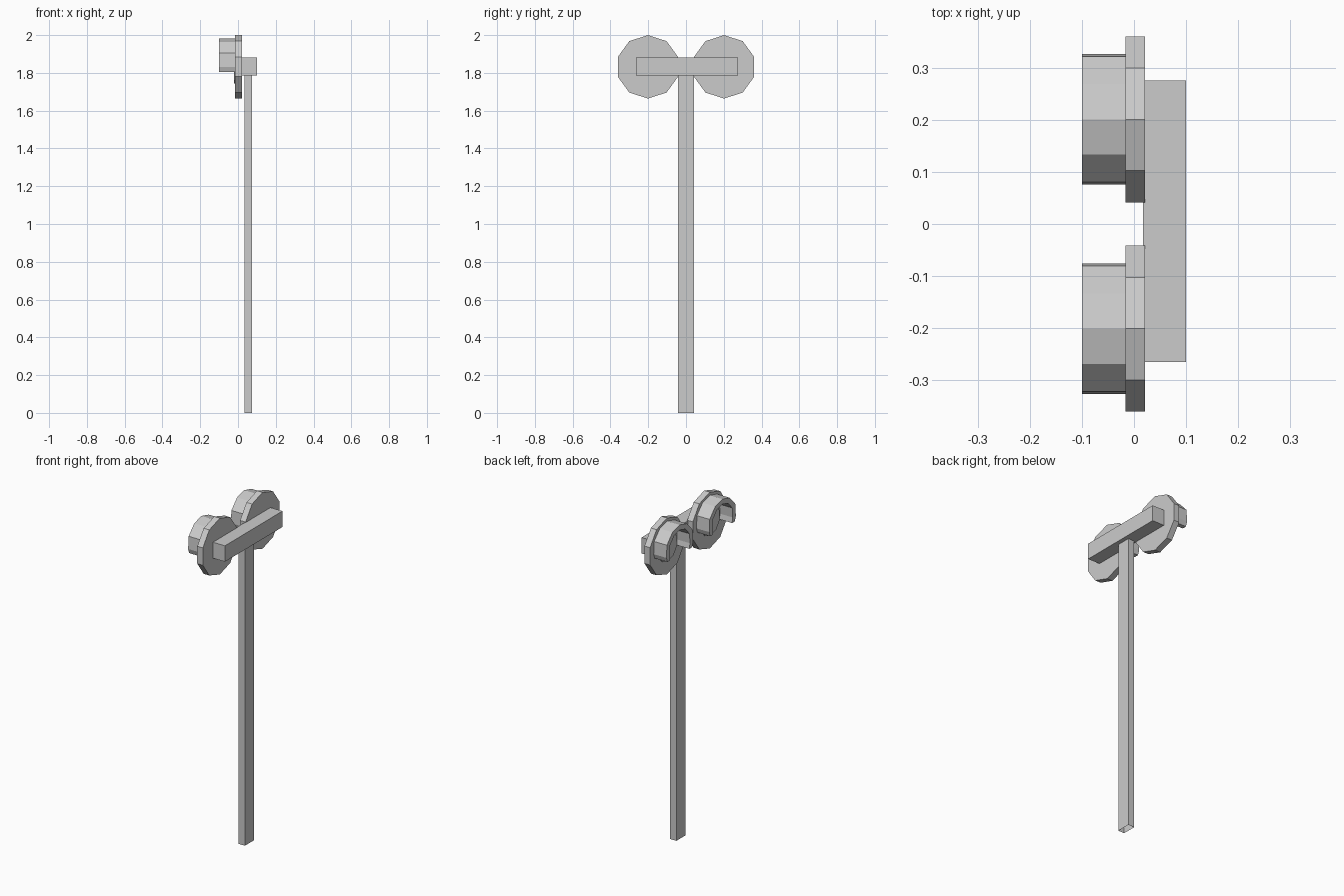
import bpy, bmesh, math

if "Cube" in bpy.data.objects:
    bpy.data.objects.remove(bpy.data.objects["Cube"])


def prism(name, profile, x0, x1):
    """Extrude a closed (y, z) profile along x."""
    bm = bmesh.new()
    face = bm.faces.new([bm.verts.new((x0, y, z)) for y, z in profile])
    ext = bmesh.ops.extrude_face_region(bm, geom=[face])
    moved = [g for g in ext["geom"] if isinstance(g, bmesh.types.BMVert)]
    bmesh.ops.translate(bm, verts=moved, vec=(x1 - x0, 0, 0))
    bmesh.ops.recalc_face_normals(bm, faces=bm.faces)
    return finish(name, bm)


def box(name, lo, hi, open_bottom=False):
    bm = bmesh.new()
    bmesh.ops.create_cube(bm, size=1)
    for v in bm.verts:
        v.co = [(a + b) / 2 + c * (b - a) for a, b, c in zip(lo, hi, v.co)]
    if open_bottom:
        bm.normal_update()
        bmesh.ops.delete(bm, geom=[f for f in bm.faces if f.normal.z < -0.9],
                         context='FACES_ONLY')
    return finish(name, bm)


def finish(name, bm):
    mesh = bpy.data.meshes.new(name)
    bm.to_mesh(mesh)
    bm.free()
    obj = bpy.data.objects.new(name, mesh)
    bpy.context.collection.objects.link(obj)
    return obj


def polygon(cy, cz, r, n=10):
    return [(cy + r * math.sin(2 * math.pi * i / n),
             cz + r * math.cos(2 * math.pi * i / n)) for i in range(n)]


# Hollow-bottomed post and crossbar
box("post", (0.034, -0.042, 0), (0.075, 0.042, 1.80), open_bottom=True)
box("crossbar", (0.017, -0.266, 1.786), (0.10, 0.276, 1.881))

# Half outlines of the hood arch, from the crown down to the tip
outer = [(0, 1.981), (0.068, 1.963), (0.121, 1.906), (0.1255, 1.832), (0.116, 1.804)]
inner = [(0, 1.951), (0.053, 1.936), (0.092, 1.893), (0.096, 1.835), (0.090, 1.804)]


def arch(half):
    return [(-y, z) for y, z in reversed(half[1:])] + half


# Two signal lamps: backing disc, lens and hood
for side, label in ((-1, "left"), (1, "right")):
    cy = side * 0.2015
    prism(label + "_disc", polygon(cy, 1.832, 0.168), -0.016, 0.021)
    prism(label + "_lens", polygon(cy, 1.832, 0.089), -0.022, -0.010)
    hood = arch(outer) + arch(inner)[::-1]
    prism(label + "_hood", [(cy + y, z) for y, z in hood], -0.10, -0.014)
